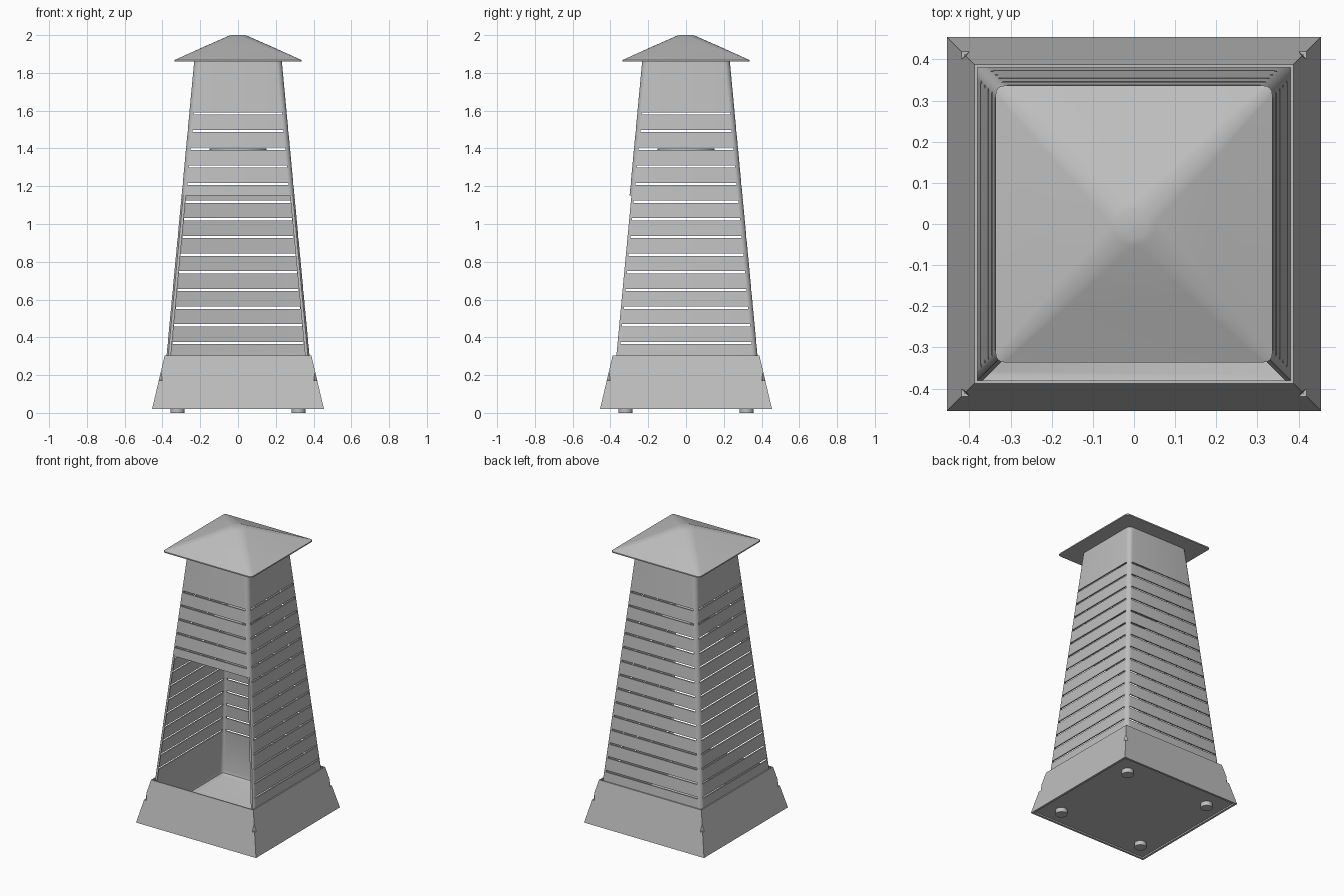
import bpy, bmesh, math

if "Cube" in bpy.data.objects:
    bpy.data.objects.remove(bpy.data.objects["Cube"])

steel = bpy.data.materials.new("grey_steel")
steel.use_nodes = True
GREY = (0.52, 0.52, 0.52, 1)
steel.diffuse_color = GREY
steel.node_tree.nodes["Principled BSDF"].inputs["Base Color"].default_value = GREY


def finish(name, bm, helper=False):
    """Turn a bmesh into a named object."""
    bmesh.ops.recalc_face_normals(bm, faces=bm.faces)
    mesh = bpy.data.meshes.new(name)
    bm.to_mesh(mesh)
    bm.free()
    ob = bpy.data.objects.new(name, mesh)
    bpy.context.collection.objects.link(ob)
    if helper:
        ob.hide_render = True
        ob.hide_set(True)
    else:
        mesh.materials.append(steel)
    return ob


def square_ring(bm, half, radius, z, segs):
    """Square loop of vertices, corners rounded when segs > 0."""
    loop = []
    for corner in range(4):
        mid = math.pi / 4 + corner * math.pi / 2
        cx = math.copysign(half - radius, math.cos(mid))
        cy = math.copysign(half - radius, math.sin(mid))
        if segs == 0:
            loop.append(bm.verts.new((cx, cy, z)))
            continue
        for i in range(segs + 1):
            a = mid - math.pi / 4 + i / segs * math.pi / 2
            loop.append(bm.verts.new((cx + radius * math.cos(a), cy + radius * math.sin(a), z)))
    return loop


def loft(name, levels, segs):
    """Skin through (half width, corner radius, z) levels and cap both ends."""
    bm = bmesh.new()
    rings = [square_ring(bm, h, r, z, segs) for h, r, z in levels]
    for a, b in zip(rings, rings[1:]):
        for i in range(len(a)):
            j = (i + 1) % len(a)
            bm.faces.new((a[i], a[j], b[j], b[i]))
    bm.faces.new(rings[0])
    bm.faces.new(rings[-1])
    return finish(name, bm)


def add_box(bm, lo, hi):
    verts = bmesh.ops.create_cube(bm, size=1)["verts"]
    for v in verts:
        v.co = [lo[k] if v.co[k] < 0 else hi[k] for k in range(3)]
    return verts


def cut(ob, cutter):
    mod = ob.modifiers.new("cut", "BOOLEAN")
    mod.operation = "DIFFERENCE"
    mod.solver = "EXACT"
    mod.object = cutter


def half_at(z):
    """Half width of the tapering tower at height z."""
    return 0.232 + (1.86 - z) * 0.094


# Tower: thin tapering shell with a closed, filleted floor
WALL, R = 0.008, 0.032
tower = loft("tower_shell", [
    (half_at(0.04), R, 0.04), (half_at(1.86), R, 1.86),
    (half_at(1.86) - WALL, R - WALL, 1.86), (half_at(0.08) - WALL, R - WALL, 0.08),
    (half_at(0.06) - 0.015, R - 0.015, 0.06), (half_at(0.05) - 0.035, 0.01, 0.052)], 6)

# Vent slots through all four walls
for axis in (0, 1):
    bm = bmesh.new()
    for i in range(14):
        z = 0.37 + i * 0.0935
        size = [0.6, 0.6]
        size[axis] = half_at(z) - 0.025
        add_box(bm, (-size[0], -size[1], z - 0.006), (size[0], size[1], z + 0.006))
    cut(tower, finish("slot_cutter_" + "xy"[axis], bm, helper=True))

# Front opening, following the slope of the wall
bm = bmesh.new()
for v in add_box(bm, (-0.6, -0.6, 0.09), (0.6, 0, 1.15)):
    if v.co.y > -0.1:
        v.co.y = 0.01 - half_at(v.co.z)
cut(tower, finish("opening_cutter", bm, helper=True))

# Flared base skirt with a recessed bottom plate
base = loft("base_skirt", [
    (0.44, 0, 0.03), (0.44, 0, 0.02), (0.455, 0, 0.02),
    (0.388, 0, 0.305), (0.38, 0, 0.305), (0.444, 0, 0.037)], 0)

# Small triangular notch in each base corner
bm = bmesh.new()
for sx in (-1, 1):
    for sy in (-1, 1):
        foot = [bm.verts.new((sx * x, sy * y, 0.172))
                for x, y in ((0.435, 0.435), (0.385, 0.435), (0.435, 0.385))]
        tip = bm.verts.new((sx * 0.408, sy * 0.408, 0.217))
        bm.faces.new(foot)
        for i in range(3):
            bm.faces.new((foot[i], foot[(i + 1) % 3], tip))
cut(base, finish("notch_cutter", bm, helper=True))

# Roof: shallow pyramid with soft hips and a thin lip
roof = loft("roof", [
    (0.336, 0.02, 1.86), (0.336, 0.02, 1.868), (0.19, 0.04, 1.934),
    (0.052, 0.05, 1.995), (0.035, 0.034, 2.0)], 6)


def disc(name, x, y, z, radius, depth):
    bpy.ops.mesh.primitive_cylinder_add(vertices=32, radius=radius, depth=depth, location=(x, y, z))
    ob = bpy.context.object
    ob.name = name
    ob.data.materials.append(steel)
    return ob


# Inner baffle plate and four feet
parts = [tower, base, roof, disc("baffle_plate", 0, 0, 1.396, 0.15, 0.01)]
for sx, side in ((-1, "right"), (1, "left")):
    for sy, end in ((-1, "front"), (1, "back")):
        parts.append(disc(f"foot_{end}_{side}", sx * 0.32, sy * 0.32, 0.016, 0.037, 0.032))

# Smooth the rounded corners, keep the creases sharp
for ob in parts:
    bpy.ops.object.select_all(action="DESELECT")
    ob.select_set(True)
    bpy.context.view_layer.objects.active = ob
    for mod in [m.name for m in ob.modifiers]:
        bpy.ops.object.modifier_apply(modifier=mod)
    bpy.ops.object.shade_smooth_by_angle(angle=math.radians(30))
